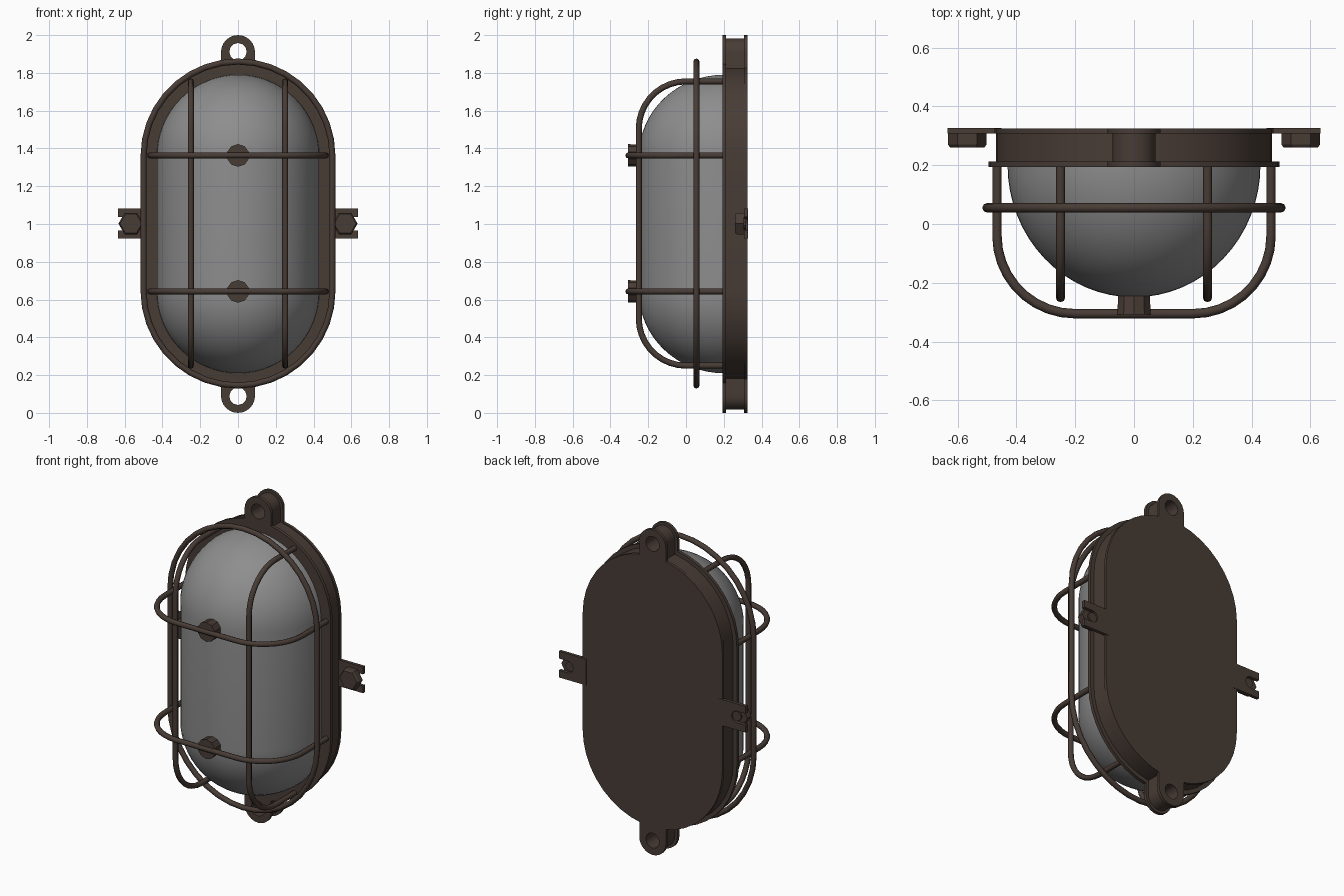
import bpy, math
from math import sin, cos, pi, radians

if "Cube" in bpy.data.objects:
    bpy.data.objects.remove(bpy.data.objects["Cube"])


def material(name, rgb):
    m = bpy.data.materials.new(name)
    m.diffuse_color = (*rgb, 1)
    m.use_nodes = True
    m.node_tree.nodes["Principled BSDF"].inputs["Base Color"].default_value = m.diffuse_color
    return m


BROWN = material("dark_brown_metal", (0.065, 0.045, 0.036))
GREY = material("grey_glass", (0.27, 0.27, 0.27))
ZT, ZB = 1.36, 0.645          # centres of the rounded ends


def arc(cx, cz, r, a0, a1, n):
    return [(cx + r * cos(radians(a0 + (a1 - a0) * i / n)),
             cz + r * sin(radians(a0 + (a1 - a0) * i / n))) for i in range(n + 1)]


def stadium(r, n=20):
    return arc(0, ZT, r, 0, 180, n) + arc(0, ZB, r, 180, 360, n)


def finish(obj, mat, angle=35):
    obj.data.materials.clear()
    obj.data.materials.append(mat)
    bpy.ops.object.select_all(action='DESELECT')
    obj.select_set(True)
    bpy.context.view_layer.objects.active = obj
    if obj.type == 'CURVE':
        bpy.ops.object.convert(target='MESH')
        obj = bpy.context.view_layer.objects.active
    bpy.ops.object.shade_smooth_by_angle(angle=radians(angle))
    return obj


def add_spline(cu, pts, cyclic):
    sp = cu.splines.new('POLY')
    sp.points.add(len(pts) - 1)
    for p, c in zip(sp.points, pts):
        p.co = (*c, 1)
    sp.use_cyclic_u = cyclic


def plate(name, loops, y0, y1):
    """Flat x-z outline (further loops are holes) given thickness in y."""
    cu = bpy.data.curves.new(name, 'CURVE')
    cu.dimensions = '2D'
    cu.fill_mode = 'BOTH'
    cu.extrude = (y1 - y0) / 2
    for lp in loops:
        add_spline(cu, [(x, z, 0) for x, z in lp], True)
    ob = bpy.data.objects.new(name, cu)
    bpy.context.collection.objects.link(ob)
    ob.rotation_euler = (pi / 2, 0, 0)
    ob.location.y = (y0 + y1) / 2
    return finish(ob, BROWN)


def wire(name, pts, cyclic=False, r=0.016):
    cu = bpy.data.curves.new(name, 'CURVE')
    cu.dimensions = '3D'
    cu.bevel_depth = r
    cu.bevel_resolution = 2
    cu.use_fill_caps = True
    add_spline(cu, pts, cyclic)
    ob = bpy.data.objects.new(name, cu)
    bpy.context.collection.objects.link(ob)
    return finish(ob, BROWN, 50)


def peg(name, x, z, r_front, r_back, y0, y1, sides, turn=0):
    """Short prism or cone along y."""
    bpy.ops.mesh.primitive_cone_add(vertices=sides, radius1=r_back, radius2=r_front,
                                    depth=y1 - y0, location=(x, (y0 + y1) / 2, z),
                                    rotation=(pi / 2, turn, 0))
    ob = bpy.context.object
    ob.name = name
    return finish(ob, BROWN, 25)


# Base housing: front flange, body and back plate
plate("front_flange", [stadium(0.495), stadium(0.42)], 0.193, 0.213)
plate("housing_body", [stadium(0.47)], 0.205, 0.31)
plate("back_plate", [stadium(0.475)], 0.307, 0.325)

# Glass dome: half capsule swept around the vertical axis
prof = arc(0, ZT, 0.43, 90, 0, 16) + arc(0, ZB - 0.005, 0.43, 0, -90, 16)
N = 32
verts = [(r * cos(pi * j / N), 0.2 - r * 1.045 * sin(pi * j / N), z)
         for r, z in prof for j in range(N + 1)]
W = N + 1
faces = [(i * W + j, (i + 1) * W + j, (i + 1) * W + j + 1, i * W + j + 1)
         for i in range(len(prof) - 1) for j in range(N)]
me = bpy.data.meshes.new("glass_dome")
me.from_pydata(verts, [], [f[::-1] for f in faces])
glass = bpy.data.objects.new("glass_dome", me)
bpy.context.collection.objects.link(glass)
finish(glass, GREY, 60)
bpy.ops.object.mode_set(mode='EDIT')
bpy.ops.mesh.select_all(action='SELECT')
bpy.ops.mesh.remove_doubles(threshold=0.0001)
bpy.ops.object.mode_set(mode='OBJECT')
if glass.data.polygons[N * 16].normal.y > 0:
    glass.data.flip_normals()

# Mounting lugs at top and bottom: tube between two ear plates
for tag, s in (("top", 1), ("bottom", -1)):
    def lug(r, root):
        pts = arc(0, 0.91, r, 0, 180, 12) + [(-r, root), (r, root)]
        return [(x, 1.0 + s * z) for x, z in pts]
    hole = [(x, 1.0 + s * z) for x, z in arc(0, 0.912, 0.046, 0, 330, 11)]
    plate(tag + "_lug_front", [lug(0.09, 0.79), hole], 0.193, 0.213)
    plate(tag + "_lug_tube", [lug(0.073, 0.79), hole], 0.213, 0.307)
    plate(tag + "_lug_back", [lug(0.09, 0.79), hole], 0.307, 0.325)

# Side brackets with an open slot, each with a hexagonal bolt
for tag, s in (("left", -1), ("right", 1)):
    slot = arc(0.575, 1.002, 0.036, 270, 90, 8)
    out = [(0.45, 0.922), (0.635, 0.922), (0.635, 0.966)] + slot + \
          [(0.635, 1.038), (0.635, 1.083), (0.45, 1.083)]
    plate(tag + "_bracket", [[(s * x, z) for x, z in out]], 0.307, 0.327)
    peg(tag + "_bolt_head", s * 0.567, 1.002, 0.066, 0.066, 0.27, 0.307, 6, pi / 6)
    peg(tag + "_bolt_chamfer", s * 0.567, 1.002, 0.058, 0.066, 0.26, 0.27, 6, pi / 6)
    peg(tag + "_bolt_shank", s * 0.567, 1.002, 0.03, 0.03, 0.3, 0.318, 10)

# Cage: vertical wires (y-z path)
for tag, x in (("left", -0.25), ("right", 0.25)):
    path = [(0.21, 1.755)] + arc(0.0, 1.505, 0.25, 90, 180, 9) + \
           arc(0.0, 0.5, 0.25, 180, 270, 9) + [(0.21, 0.25)]
    wire(tag + "_vertical_wire", [(x, y, z) for y, z in path])

# Cage: horizontal wires (x-y path) with a round spacer behind each
for tag, z in (("upper", 1.363), ("lower", 0.643)):
    path = [(-0.466, 0.21)] + arc(-0.201, -0.04, 0.265, 180, 270, 9) + \
           arc(0.201, -0.04, 0.265, 270, 360, 9) + [(0.466, 0.21)]
    wire(tag + "_horizontal_wire", [(x, y, z) for x, y in path])
    peg(tag + "_spacer", 0, z, 0.06, 0.056, -0.308, -0.235, 10)

# Cage: oval ring around the dome
wire("oval_ring", [(x, 0.055, z) for x, z in stadium(0.5, 18)], True)
